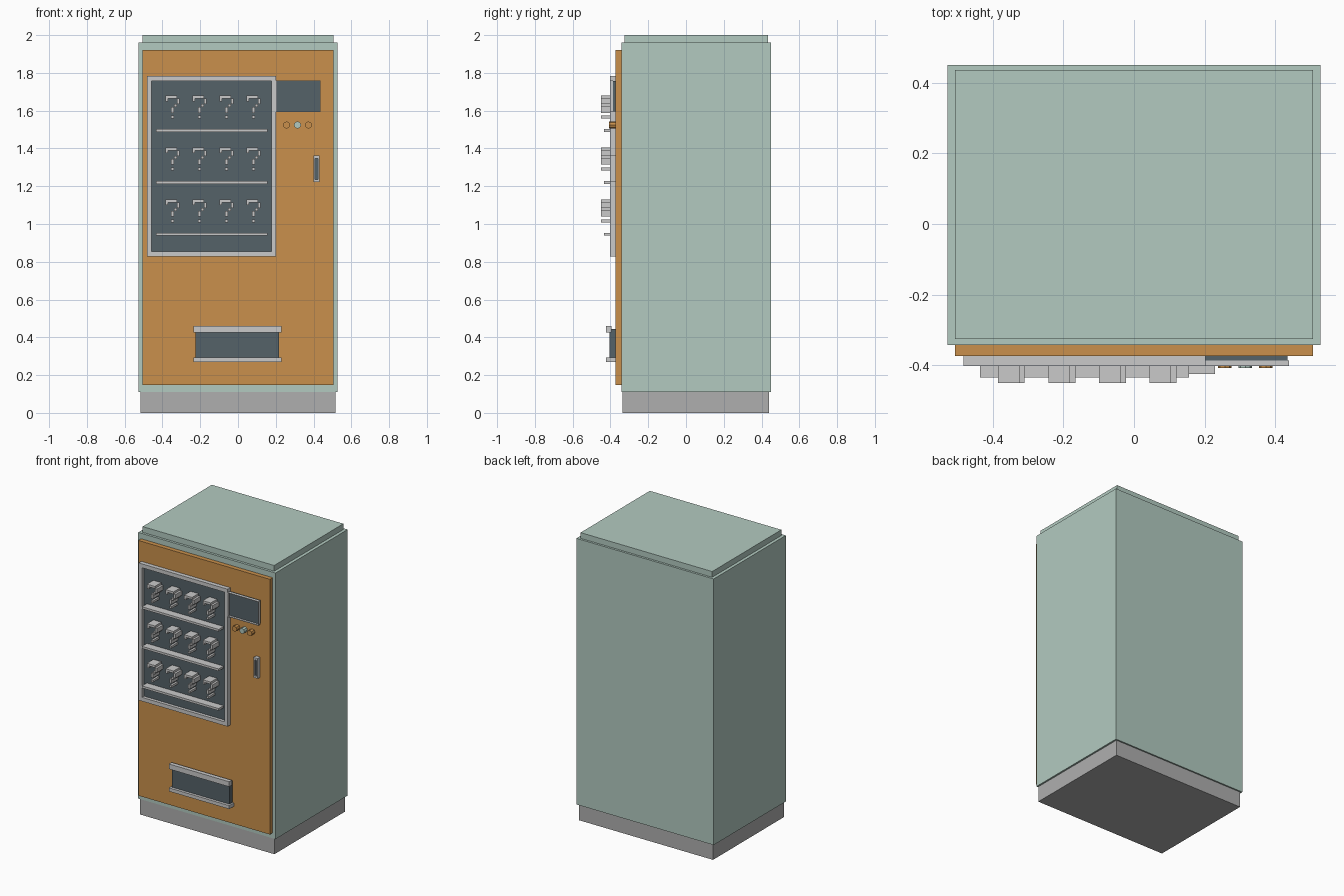
import bpy, bmesh, math
from mathutils import Matrix, Vector

cube = bpy.data.objects.get("Cube")
if cube:
    bpy.data.objects.remove(cube, do_unlink=True)


def material(name, srgb):
    color = [(c / 255) ** 2.2 for c in srgb] + [1.0]
    mat = bpy.data.materials.new(name)
    mat.use_nodes = True
    mat.diffuse_color = color
    mat.node_tree.nodes["Principled BSDF"].inputs["Base Color"].default_value = color
    return mat


mint = material("mint", (177, 201, 191))
orange = material("orange", (200, 143, 77))
light = material("light grey", (201, 201, 201))
grey = material("base grey", (173, 173, 173))
slate = material("dark slate", (86, 98, 104))


def add_box(bm, x, y, z):
    """Box spanning the (min, max) ranges on each axis."""
    size = Vector((x[1] - x[0], y[1] - y[0], z[1] - z[0]))
    mid = Vector((sum(x), sum(y), sum(z))) / 2
    bmesh.ops.create_cube(bm, matrix=Matrix.Translation(mid) @ Matrix.Diagonal(size).to_4x4())


def finish(name, bm, mat):
    mesh = bpy.data.meshes.new(name)
    bm.to_mesh(mesh)
    bm.free()
    mesh.materials.append(mat)
    obj = bpy.data.objects.new(name, mesh)
    bpy.context.collection.objects.link(obj)
    return obj


def box(name, mat, x, y, z):
    bm = bmesh.new()
    add_box(bm, x, y, z)
    return finish(name, bm, mat)


def frame(name, mat, x, y, z, wx, wz):
    """Rectangular frame: full-width rails with stiles between them."""
    bm = bmesh.new()
    for rail in ((z[0], z[0] + wz), (z[1] - wz, z[1])):
        add_box(bm, x, y, rail)
    for stile in ((x[0], x[0] + wx), (x[1] - wx, x[1])):
        add_box(bm, stile, y, (z[0] + wz, z[1] - wz))
    return finish(name, bm, mat)


# Cabinet
DOOR = -0.373
box("base", grey, (-0.516, 0.516), (-0.337, 0.44), (0, 0.11))
box("cabinet", mint, (-0.528, 0.528), (-0.342, 0.45), (0.11, 1.96))
box("top_cap", mint, (-0.506, 0.506), (-0.325, 0.435), (1.96, 2.0))
box("door", orange, (-0.506, 0.506), (DOOR, -0.342), (0.148, 1.922))

# Display window
box("window_glass", slate, (-0.458, 0.178), (-0.38, DOOR), (0.85, 1.76))
frame("window_frame", light, (-0.482, 0.202), (-0.402, DOOR), (0.828, 1.783), 0.025, 0.027)

# Shelves with blocky question mark goods
GLYPH = ["####.", "#...#", "....#", "...#.", "..#..", "..#..", ".....", "..#.."]
CELL = 0.0152
for row in range(3):
    drop = row * 0.275
    box(f"shelf_{row + 1}", light, (-0.435, 0.155), (-0.434, -0.38),
        (1.488 - drop, 1.503 - drop))
    bm = bmesh.new()
    for col in range(4):
        left = -0.385 + col * 0.143
        for r, line in enumerate(GLYPH):
            top = 1.68 - drop - r * CELL
            start = line.find("#")
            while start >= 0:
                end = start
                while end < len(line) and line[end] == "#":
                    end += 1
                add_box(bm, (left + start * CELL, left + end * CELL),
                        (-0.45, -0.38), (top - CELL, top))
                start = line.find("#", end)
    finish(f"goods_{row + 1}", bm, light)

# Payment screen
box("screen", slate, (0.202, 0.434), (-0.386, DOOR), (1.595, 1.757))
frame("screen_bezel", light, (0.202, 0.438), (-0.402, -0.386), (1.592, 1.76), 0.004, 0.004)

# Round selection buttons
for name, x, mat in (("left", 0.373, orange), ("middle", 0.315, mint), ("right", 0.257, orange)):
    bm = bmesh.new()
    bmesh.ops.create_cone(bm, cap_ends=True, segments=8, radius1=0.019, radius2=0.019, depth=0.034,
                          matrix=Matrix.Translation((x, -0.39, 1.524)) @ Matrix.Rotation(math.pi / 2, 4, "X"))
    finish(f"button_{name}", bm, mat)

# Coin slot
box("coin_slot", slate, (0.402, 0.43), (-0.392, DOOR), (1.225, 1.36))
frame("coin_slot_frame", light, (0.4, 0.432), (-0.402, DOOR), (1.222, 1.362), 0.008, 0.014)

# Delivery hatch
box("hatch_flap", slate, (-0.224, 0.218), (-0.405, DOOR), (0.28, 0.445))
box("hatch_top_rail", light, (-0.235, 0.229), (-0.424, -0.395), (0.425, 0.46))
box("hatch_bottom_rail", light, (-0.235, 0.229), (-0.424, DOOR), (0.27, 0.294))
